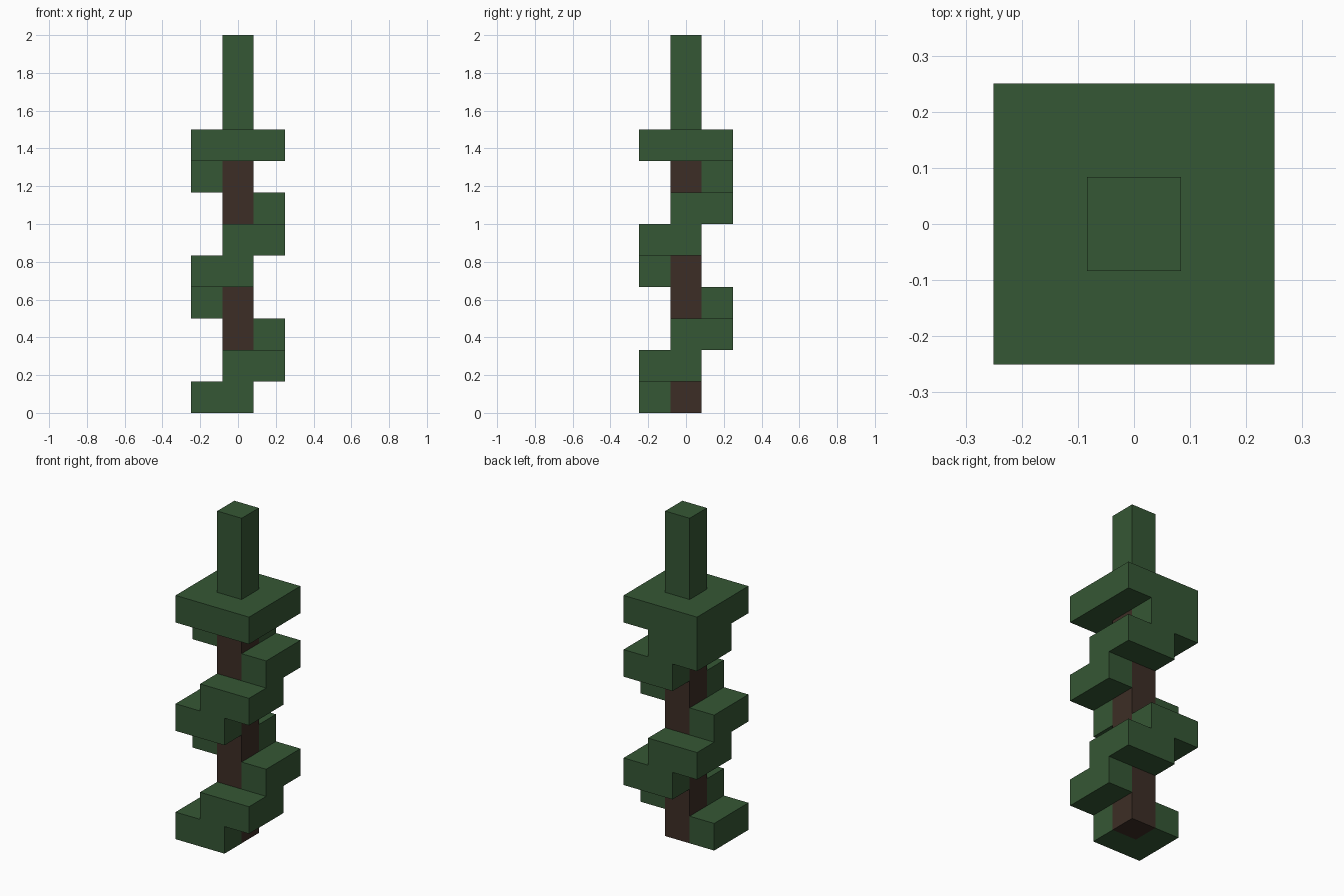
import bpy
import bmesh
from mathutils import Matrix, Vector
from math import pi

cube = bpy.data.objects.get("Cube")
if cube:
    bpy.data.objects.remove(cube, do_unlink=True)

U = 2 / 12  # edge of one block


def make_material(name, rgb):
    mat = bpy.data.materials.new(name)
    mat.use_nodes = True
    mat.diffuse_color = (*rgb, 1)
    bsdf = next(n for n in mat.node_tree.nodes if n.type == 'BSDF_PRINCIPLED')
    bsdf.inputs["Base Color"].default_value = (*rgb, 1)
    bsdf.inputs["Roughness"].default_value = 0.9
    return mat


leaf_green = make_material("leaf green", (0.036, 0.095, 0.035))
bark_brown = make_material("bark brown", (0.046, 0.027, 0.019))


def prism(name, outline, base, layers, mat, turn=0.0):
    """Extrude a flat outline, measured in blocks, upward from a layer."""
    bm = bmesh.new()
    spin = Matrix.Rotation(turn, 3, 'Z')
    verts = [bm.verts.new(spin @ Vector((x, y, 0)) * U + Vector((0, 0, base * U)))
             for x, y in outline]
    floor = bm.faces.new(verts)
    top = bmesh.ops.extrude_face_region(bm, geom=[floor], use_keep_orig=True)["geom"]
    bmesh.ops.translate(bm, vec=(0, 0, layers * U),
                        verts=[g for g in top if isinstance(g, bmesh.types.BMVert)])
    bmesh.ops.recalc_face_normals(bm, faces=bm.faces)
    mesh = bpy.data.meshes.new(name)
    bm.to_mesh(mesh)
    bm.free()
    mesh.materials.append(mat)
    obj = bpy.data.objects.new(name, mesh)
    bpy.context.collection.objects.link(obj)
    return obj


def square(h):
    return [(-h, -h), (h, -h), (h, h), (-h, h)]


# Trunk
prism("trunk", square(0.5), 0, 8, bark_brown)

# Corner branches climbing the trunk, a quarter turn per layer
corner = [(-1.5, -1.5), (0.5, -1.5), (0.5, -0.5),
          (-0.5, -0.5), (-0.5, 0.5), (-1.5, 0.5)]
for layer in range(8):
    prism(f"spiral_branch_{layer + 1}", corner, layer, 1, leaf_green, layer * pi / 2)

# Crown slab and leafy tip
prism("crown_slab", square(1.5), 8, 1, leaf_green)
prism("leafy_tip", square(0.5), 9, 3, leaf_green)
